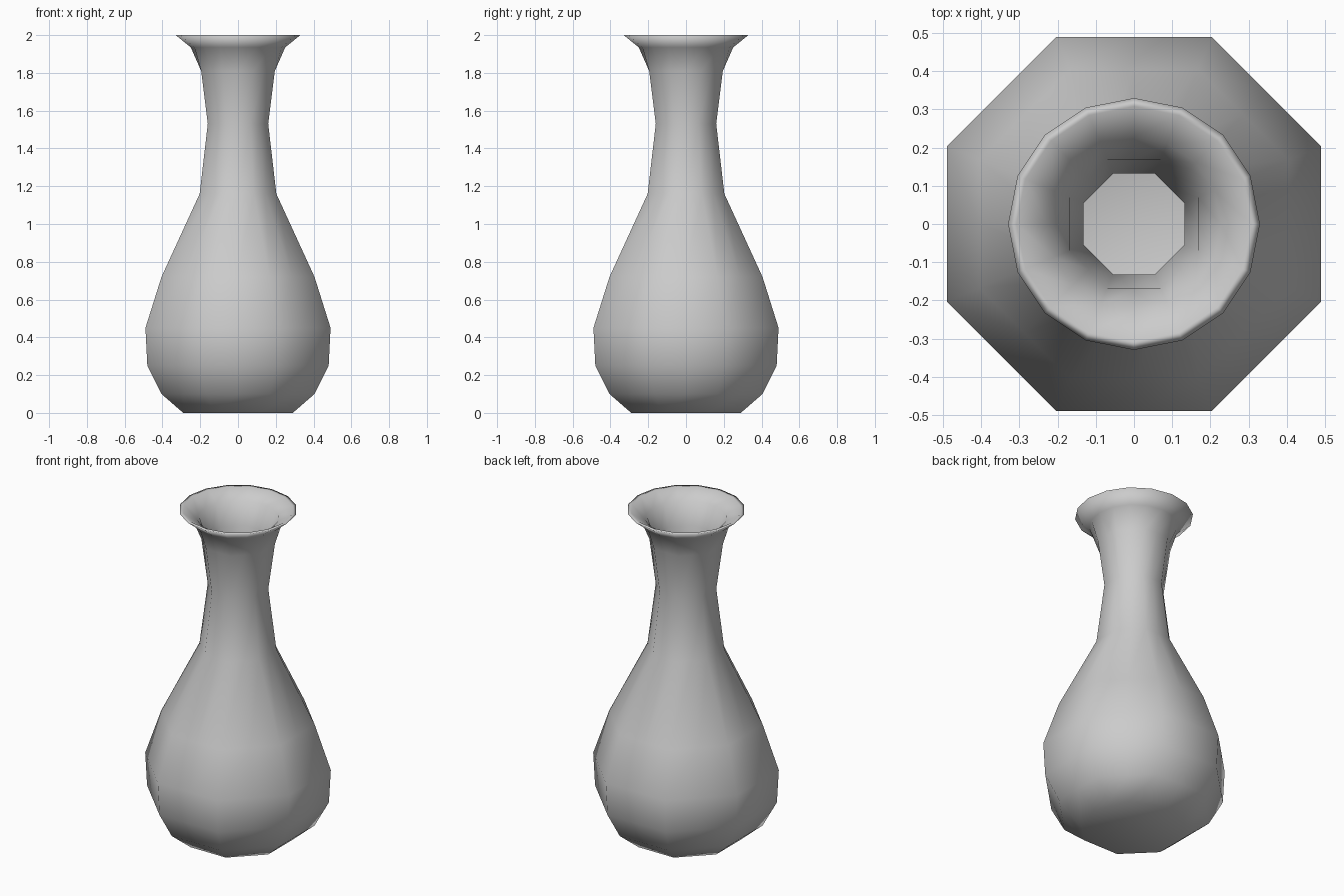
import bpy, bmesh, math

if "Cube" in bpy.data.objects:
    bpy.data.objects.remove(bpy.data.objects["Cube"])

N = 16
COS = math.cos(math.pi / 8)

# Profile from floor centre outwards: (half-width, z, sides)
outer = [(0.29, 0.0, 8), (0.405, 0.10, 8), (0.48, 0.25, 8), (0.49, 0.45, 8),
         (0.405, 0.72, 8), (0.203, 1.16, 8), (0.16, 1.53, 8), (0.195, 1.81, 8),
         (0.25, 1.935, 16), (0.33, 2.0, 16)]
inner = [(0.308, 2.0, 16), (0.228, 1.95, 16), (0.168, 1.82, 8), (0.132, 1.53, 8),
         (0.175, 1.17, 8), (0.377, 0.71, 8), (0.46, 0.445, 8), (0.45, 0.26, 8),
         (0.385, 0.12, 8), (0.28, 0.03, 8)]

bm = bmesh.new()


def ring(r, z, sides):
    """16 points: a true 16-gon, or an octagon with edge midpoints."""
    verts = []
    for k in range(N):
        a = 2 * math.pi * k / N
        d = r / COS if sides == 8 and k % 2 else r
        verts.append(bm.verts.new((d * math.cos(a), d * math.sin(a), z)))
    return verts


# Outer wall, rim and inner wall
rings = [ring(*p) for p in outer + inner]
for lo, hi in zip(rings, rings[1:]):
    for k in range(N):
        j = (k + 1) % N
        bm.faces.new((lo[k], lo[j], hi[j], hi[k]))

# Base and inner floor
bm.faces.new(rings[0][::-1])
bm.faces.new(rings[-1])
bmesh.ops.recalc_face_normals(bm, faces=bm.faces[:])
for f in bm.faces:
    f.smooth = True

mesh = bpy.data.meshes.new("vase")
bm.to_mesh(mesh)
bm.free()
vase = bpy.data.objects.new("vase", mesh)
bpy.context.collection.objects.link(vase)
